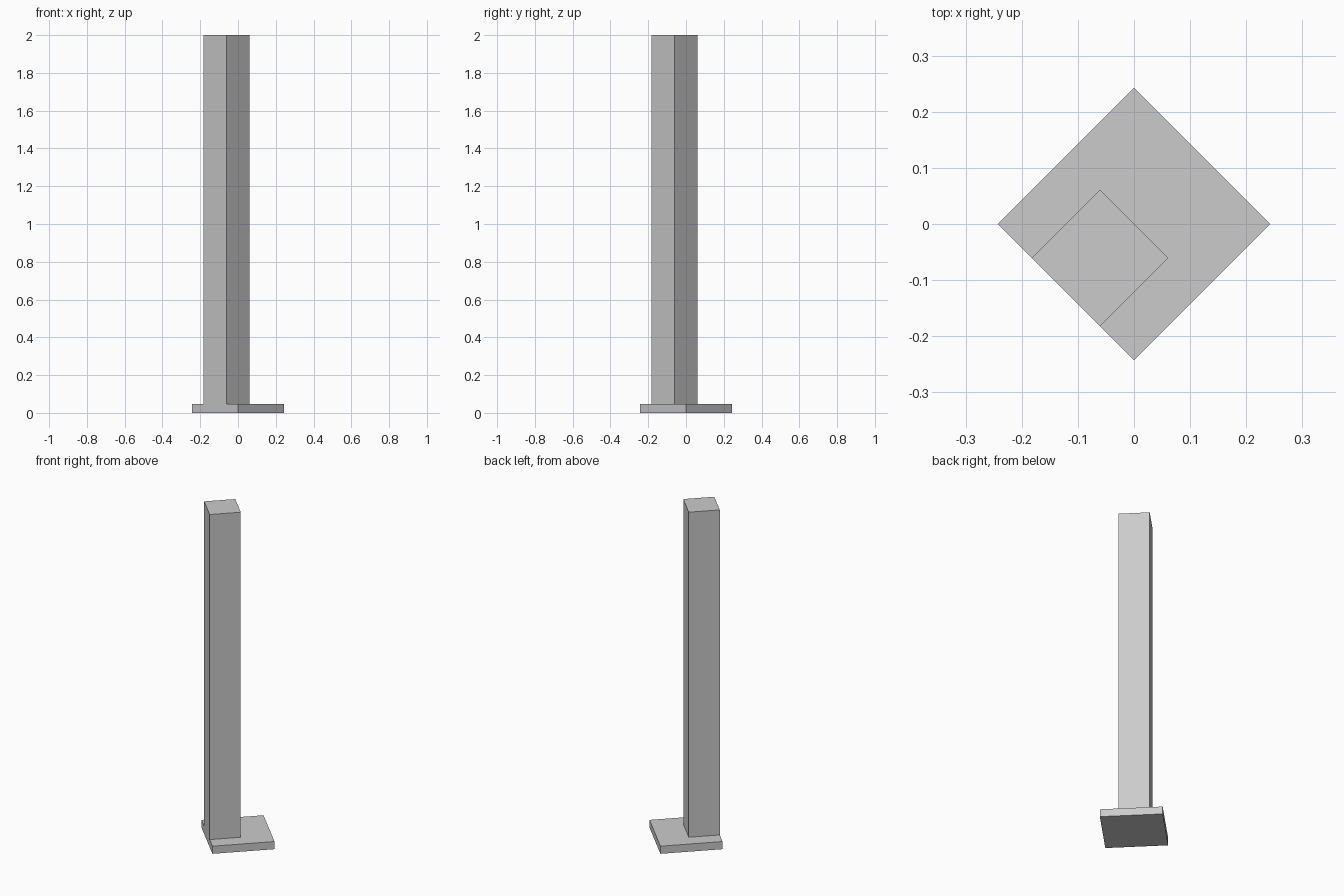
import bpy
from math import radians, sqrt

if "Cube" in bpy.data.objects:
    bpy.data.objects.remove(bpy.data.objects["Cube"])

R = 0.243        # half diagonal of the base plate
PLATE_H = 0.046  # plate thickness
TOP = 2.0


def diamond_block(name, x, y, half_diag, z0, z1):
    """Square block turned 45 degrees about z."""
    side = half_diag * sqrt(2)
    bpy.ops.mesh.primitive_cube_add(size=1, location=(x, y, (z0 + z1) / 2),
                                    rotation=(0, 0, radians(45)))
    obj = bpy.context.object
    obj.name = name
    obj.scale = (side, side, z1 - z0)
    bpy.ops.object.transform_apply(location=False, rotation=True, scale=True)
    return obj


# Base plate
diamond_block("base_plate", 0, 0, R, 0, PLATE_H)

# Post, half the plate's width, flush with its front-left edge
diamond_block("post", -R / 4, -R / 4, R / 2, PLATE_H, TOP)
